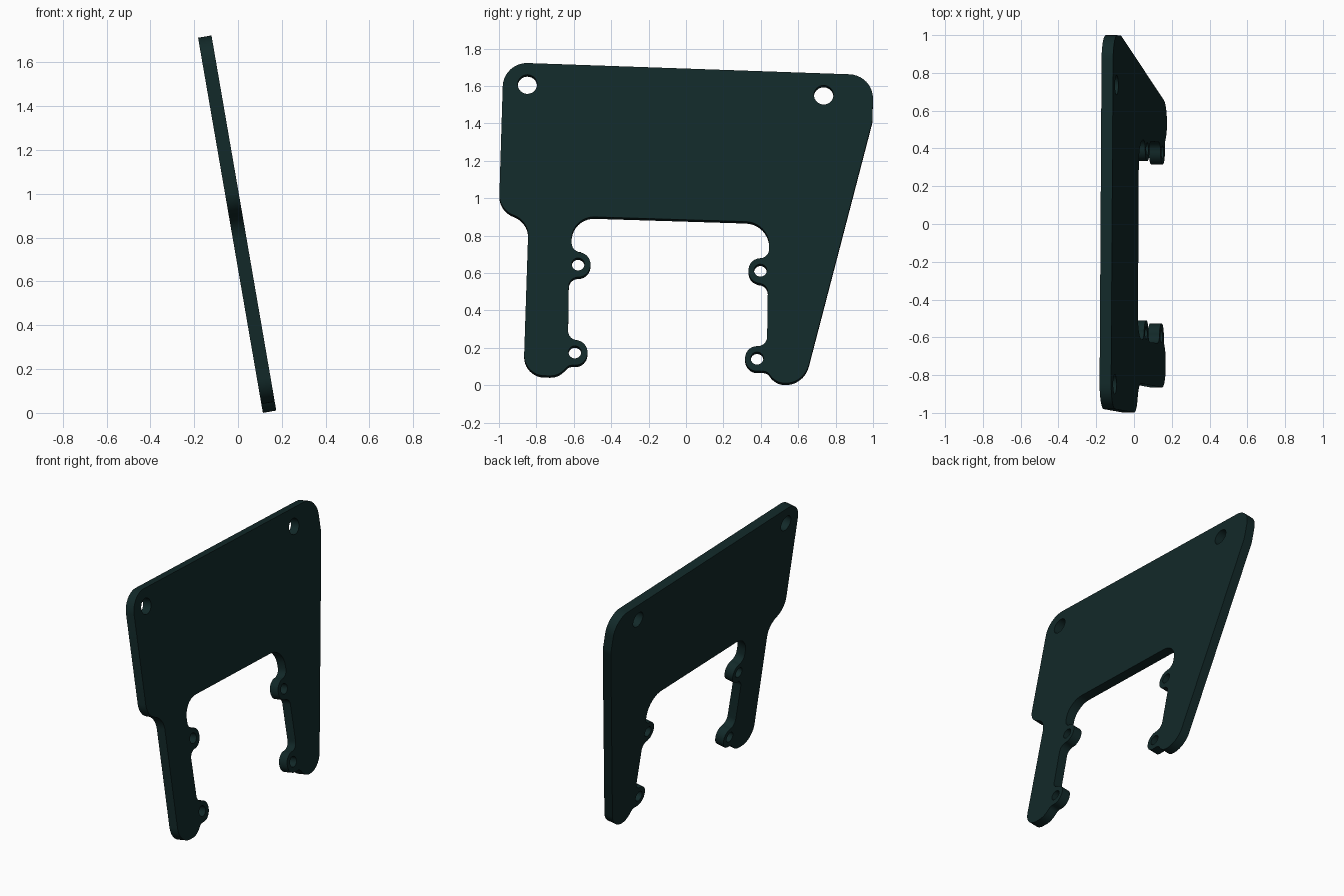
import bpy, math
from mathutils import Vector, Matrix

if "Cube" in bpy.data.objects:
    bpy.data.objects.remove(bpy.data.objects["Cube"])

TILT = math.radians(9.8)
THICK = 0.062
C, S = math.cos(TILT), math.sin(TILT)

# Outline corners: (y, z, fillet radius), clockwise from the upper front corner
OUTLINE = [
    (-0.976, 1.727, 0.13), (1.002, 1.658, 0.13), (0.997, 1.415, 0.15),   # panel top and rear edge
    (0.631, 0.010, 0.13), (0.481, 0.011, 0.10), (0.433, 0.075, 0.04),    # rear leg foot
    (0.316, 0.075, 0.065), (0.316, 0.209, 0.065), (0.433, 0.209, 0.05),  # rear lower tab
    (0.438, 0.545, 0.05), (0.334, 0.545, 0.065),                         # rear upper tab
    (0.334, 0.679, 0.065), (0.444, 0.679, 0.05),
    (0.447, 0.871, 0.13), (-0.615, 0.904, 0.12),                         # opening top
    (-0.610, 0.711, 0.05), (-0.511, 0.711, 0.065),                       # front upper tab
    (-0.511, 0.578, 0.065), (-0.626, 0.578, 0.05),
    (-0.631, 0.241, 0.05), (-0.527, 0.241, 0.065),                       # front lower tab
    (-0.527, 0.107, 0.065), (-0.626, 0.107, 0.04),
    (-0.684, 0.050, 0.10), (-0.869, 0.052, 0.11),                        # front leg foot
    (-0.842, 0.874, 0.115), (-1.000, 0.944, 0.115),                      # shoulder
]
# Holes: (y, z, radius)
HOLES = [(-0.848, 1.609, 0.052), (0.736, 1.552, 0.052),
         (-0.577, 0.647, 0.034), (-0.594, 0.177, 0.034),
         (0.398, 0.614, 0.034), (0.380, 0.144, 0.034)]


def plane(y, z):
    """Place a side-on reading in the plane of the tilted plate."""
    return Vector((y, (z - THICK / 2 * S) / C))


def fillet(prev, p, nxt, r, steps=10):
    """Points of a tangent arc rounding corner p."""
    a, b = (prev - p).normalized(), (nxt - p).normalized()
    half = math.acos(max(-1, min(1, a.dot(b)))) / 2
    centre = p + (a + b).normalized() * (r / math.sin(half))
    t = r / math.tan(half)
    start, end = p + a * t - centre, p + b * t - centre
    sweep = math.atan2(start.x * end.y - start.y * end.x, start.dot(end))
    return [centre + Matrix.Rotation(sweep * i / steps, 2) @ start for i in range(steps + 1)]


def add_loop(curve, pts):
    spline = curve.splines.new('POLY')
    spline.points.add(len(pts) - 1)
    for sp, p in zip(spline.points, pts):
        sp.co = (p.x, p.y, 0, 1)
    spline.use_cyclic_u = True


# Plate profile with holes, extruded to thickness
curve = bpy.data.curves.new("plate_profile", 'CURVE')
curve.dimensions = '2D'
curve.fill_mode = 'BOTH'
curve.extrude = THICK / 2
corners = [plane(y, z) for y, z, r in OUTLINE]
n = len(corners)
outline = []
for i in range(n):
    outline += fillet(corners[i - 1], corners[i], corners[(i + 1) % n], OUTLINE[i][2])
add_loop(curve, outline)
for y, z, r in HOLES:
    c = plane(y, z)
    add_loop(curve, [c + Vector((math.cos(k * math.tau / 32), math.sin(k * math.tau / 32))) * r
                     for k in range(32)])

plate = bpy.data.objects.new("mounting_plate", curve)
bpy.context.collection.objects.link(plate)
bpy.context.view_layer.objects.active = plate
plate.select_set(True)
bpy.ops.object.convert(target='MESH')
plate = bpy.context.object

# Stand the plate up, leaning toward -x
plate.data.transform(Matrix(((0, -S, C, 0.145), (1, 0, 0, 0), (0, C, S, 0), (0, 0, 0, 1))))

# Weld the faces to the rim and smooth the rounded edges
bpy.ops.object.mode_set(mode='EDIT')
bpy.ops.mesh.select_all(action='SELECT')
bpy.ops.mesh.remove_doubles(threshold=0.0005)
bpy.ops.mesh.normals_make_consistent(inside=False)
bpy.ops.object.mode_set(mode='OBJECT')
bpy.ops.object.shade_smooth_by_angle(angle=math.radians(35))

mat = bpy.data.materials.new("dark_teal")
mat.diffuse_color = (0.006, 0.022, 0.022, 1)
mat.use_nodes = True
mat.node_tree.nodes["Principled BSDF"].inputs["Base Color"].default_value = mat.diffuse_color
plate.data.materials.clear()
plate.data.materials.append(mat)
